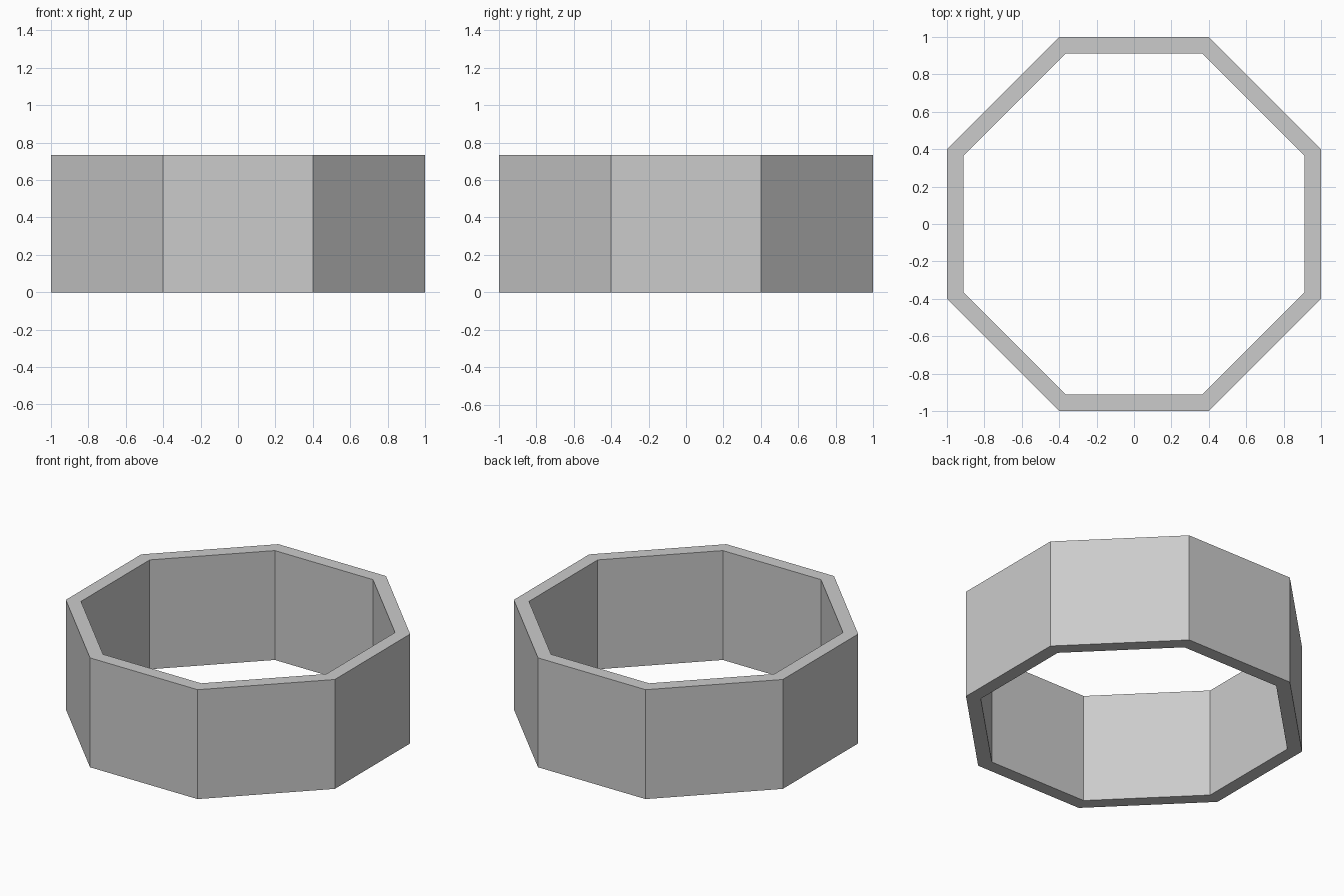
import bpy, bmesh

if "Cube" in bpy.data.objects:
    bpy.data.objects.remove(bpy.data.objects["Cube"])

HEIGHT = 0.735
CORNER = 0.4      # half length of the straight sides
INNER = 0.912     # inner outline as a fraction of the outer one


def octagon(bm, scale, z):
    c, s = CORNER * scale, scale
    pts = [(s, -c), (s, c), (c, s), (-c, s), (-s, c), (-s, -c), (-c, -s), (c, -s)]
    return [bm.verts.new((x, y, z)) for x, y in pts]


# Open octagonal ring: outer wall, top rim, inner wall, bottom rim
bm = bmesh.new()
loops = [octagon(bm, 1, 0), octagon(bm, 1, HEIGHT),
         octagon(bm, INNER, HEIGHT), octagon(bm, INNER, 0)]
for a, b in zip(loops, loops[1:] + loops[:1]):
    for i in range(8):
        j = (i + 1) % 8
        bm.faces.new((a[i], a[j], b[j], b[i]))
bmesh.ops.recalc_face_normals(bm, faces=bm.faces)

mesh = bpy.data.meshes.new("octagonal_ring")
bm.to_mesh(mesh)
bm.free()
ring = bpy.data.objects.new("octagonal_ring", mesh)
bpy.context.collection.objects.link(ring)
